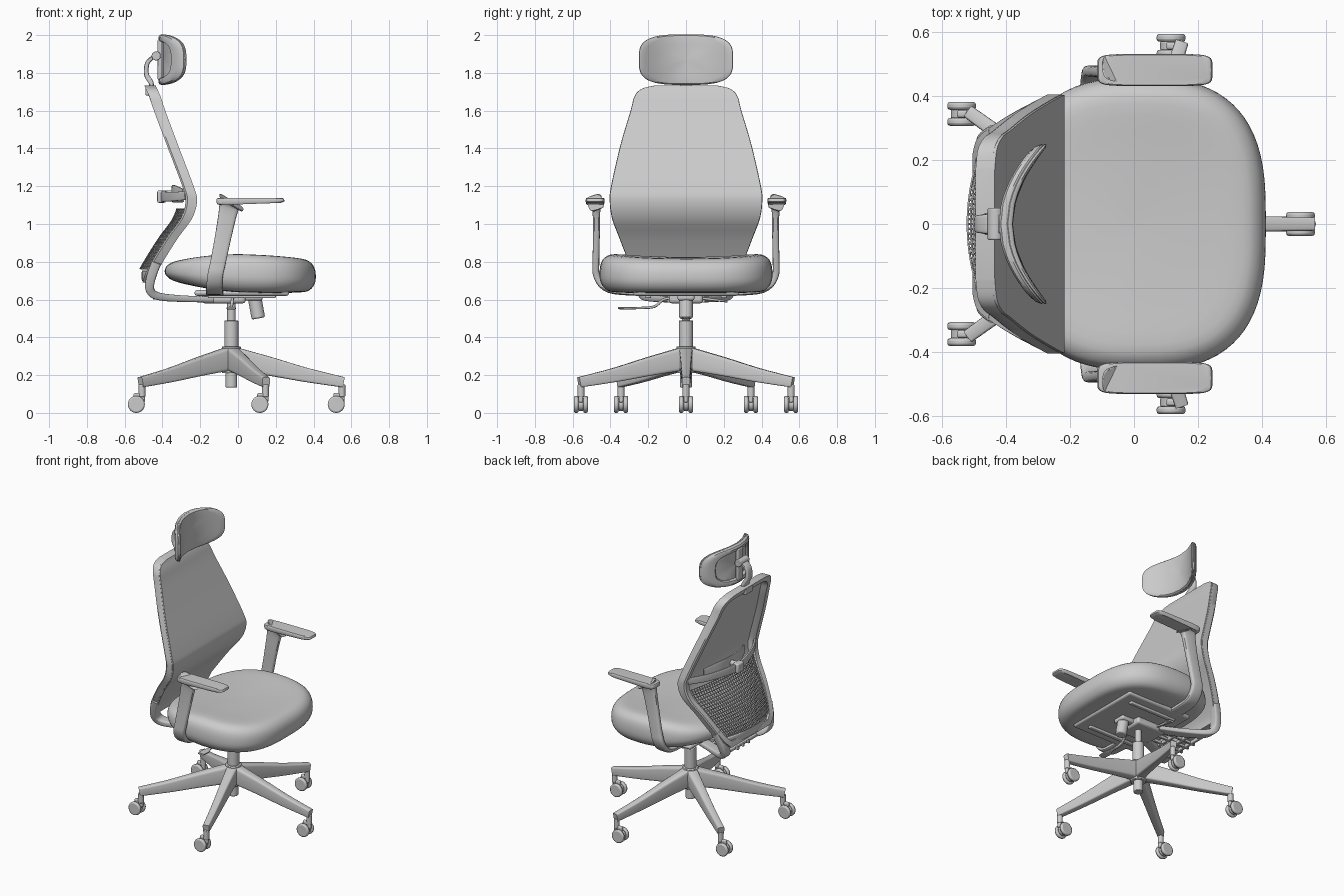
import bpy, math
from mathutils import Vector, Matrix

if "Cube" in bpy.data.objects:
    bpy.data.objects.remove(bpy.data.objects["Cube"])

def finish(ob, angle=35):
    bpy.ops.object.select_all(action='DESELECT')
    ob.select_set(True)
    bpy.context.view_layer.objects.active = ob
    bpy.ops.object.shade_smooth_by_angle(angle=math.radians(angle))
    return ob

def mesh(name, verts, faces):
    me = bpy.data.meshes.new(name)
    me.from_pydata([tuple(v) for v in verts], [], faces)
    ob = bpy.data.objects.new(name, me)
    bpy.context.collection.objects.link(ob)
    bpy.context.view_layer.objects.active = ob
    ob.select_set(True)
    bpy.ops.object.mode_set(mode='EDIT')
    bpy.ops.mesh.select_all(action='SELECT')
    bpy.ops.mesh.normals_make_consistent(inside=False)
    bpy.ops.object.mode_set(mode='OBJECT')
    return finish(ob)

def loft(name, rings, wrap=False):
    n, m = len(rings[0]), len(rings)
    faces = [(i*n+j, i*n+(j+1) % n, (i+1) % m*n+(j+1) % n, (i+1) % m*n+j)
             for i in range(m if wrap else m-1) for j in range(n)]
    if not wrap:
        faces += [tuple(range(n)), tuple(range((m-1)*n, m*n))]
    return mesh(name, [p for r in rings for p in r], faces)

def smooth(pts, k=5):
    """Catmull-Rom resampling of tuples of any length."""
    out = []
    for i in range(len(pts)-1):
        a, b, c, d = (pts[max(i-1, 0)], pts[i], pts[i+1], pts[min(i+2, len(pts)-1)])
        for s in range(k):
            t = s/k
            out.append(tuple(.5*(2*q+(r-p)*t+(2*p-5*q+4*r-w)*t*t+(3*q-p-3*r+w)*t**3)
                             for p, q, r, w in zip(a, b, c, d)))
    return out+[tuple(pts[-1])]

def oval(n, e):
    """Unit superellipse."""
    f = lambda v: math.copysign(abs(v)**(2/e), v)
    return [(f(math.cos(2*math.pi*i/n)), f(math.sin(2*math.pi*i/n))) for i in range(n)]

def sweep(name, pts, side, e=5, k=5):
    """Sweep a rounded rectangle; pts are (x, y, z, width along side, thickness)."""
    p = smooth(pts, k)
    pos = [Vector(q[:3]) for q in p]
    rings = []
    for i, q in enumerate(p):
        t = (pos[min(i+1, len(p)-1)]-pos[max(i-1, 0)]).normalized()
        a = Vector(side)
        a = (a-t*a.dot(t)).normalized()
        b = t.cross(a)
        rings.append([pos[i]+a*u*q[3]/2+b*v*q[4]/2 for u, v in oval(20, e)])
    return loft(name, rings)

def box(name, c, s, bev=.008):
    bpy.ops.mesh.primitive_cube_add(size=1, location=c)
    ob = bpy.context.object
    ob.name = name
    ob.scale = s
    bpy.ops.object.transform_apply(location=False, rotation=False)
    m = ob.modifiers.new('bevel', 'BEVEL')
    m.width, m.segments = bev, 3
    return finish(ob)

def rod(name, a, b, r, bev=.004):
    a, b = Vector(a), Vector(b)
    bpy.ops.mesh.primitive_cylinder_add(vertices=32, radius=r, depth=(b-a).length, location=(a+b)/2)
    ob = bpy.context.object
    ob.name = name
    ob.rotation_euler = (b-a).to_track_quat('Z', 'Y').to_euler()
    m = ob.modifiers.new('bevel', 'BEVEL')
    m.width, m.segments, m.limit_method = bev, 2, 'ANGLE'
    return finish(ob)

HX = -.035  # column axis

# Five-star base with twin-wheel casters
for i in range(5):
    a = math.radians(72*i)
    c, s = math.cos(a), math.sin(a)
    P = lambda r, z, w, h: (HX+r*c, r*s, z, w, h)
    sweep('base_leg', [P(.0, .29, .075, .125), P(.2, .247, .06, .10), P(.4, .2, .05, .075),
                       P(.595, .162, .042, .055)], (-s, c, 0), 6)
    x, y = HX+.585*c, .585*s
    rod('caster_stem', (x, y, .085), (x, y, .15), .018)
    wx = x-.03
    box('caster_neck', (wx+.015, y, .08), (.06, .024, .05))
    rod('caster_core', (wx, y-.014, .045), (wx, y+.014, .045), .034)
    for d in (-1, 1):
        rod('caster_wheel', (wx, y+d*.013, .045), (wx, y+d*.037, .045), .045, .008)
rod('base_hub', (HX, 0, .21), (HX, 0, .352), .05)
rod('column_foot', (HX, 0, .135), (HX, 0, .3), .031)
rod('column_sleeve', (HX, 0, .34), (HX, 0, .49), .037)
rod('gas_piston', (HX, 0, .48), (HX, 0, .62), .022)

# Seat cushion: stacked superellipse rings, thinner at the back
prof = smooth([(.03, .638), (.5, .638), (.8, .64), (.92, .652), (.985, .69), (1, .735), (.985, .78),
               (.93, .815), (.82, .832), (.5, .828), (.03, .824)], 3)
rings = []
for sc, z in prof:
    r = []
    for u, v in oval(72, 3):
        x, y = u*sc*.4, v*sc*.458
        y *= 1-.10*max(0, -u*sc)**2-.05*max(0, u*sc)**2
        k = 1-.55*max(0, -x/.4)**1.6-.12*max(0, x/.4)**2
        zz = .742-.03*x+(z-.742)*k
        if z > .742:
            zz += .012*(y/.45)**2*min(1, (z-.742)/.05)
        r.append((x+.012, y, zz))
    rings.append(r)
loft('seat_cushion', rings)

# Seat pan, tilt mechanism, tension knob and lever
box('seat_pan', (.02, 0, .635), (.5, .56, .03), .014)
box('tilt_housing', (-.075, 0, .61), (.23, .18, .06), .015)
box('tilt_nose', (.07, 0, .615), (.12, .09, .04), .012)
rod('tension_shaft', (.08, 0, .64), (.1, 0, .56), .018)
rod('tension_knob', (.088, 0, .61), (.108, 0, .5), .036, .008)
for y in (-.2, .2):
    box('pan_rail', (.02, y, .617), (.36, .03, .02), .006)
sweep('height_lever', [(-.03, -.06, .61, .016, .014), (-.03, -.12, .6, .016, .014), (-.035, -.17, .562, .018, .014),
                       (-.035, -.26, .555, .02, .012), (-.035, -.3, .554, .05, .014), (-.035, -.36, .555, .045, .012)], (1, 0, 0), 3)
sweep('tilt_lever', [(-.12, .06, .61, .016, .014), (-.12, .14, .6, .016, .014), (-.12, .22, .59, .04, .012)], (1, 0, 0), 3)

# Armrests
for d, nm in ((-1, 'right'), (1, 'left')):
    sweep(nm+'_arm_post', [(x, d*y, z, w, t) for x, y, z, w, t in (
        (-.035, .48, 1.115, .15, .085), (-.048, .475, 1.085, .105, .045), (-.075, .474, .95, .088, .036),
        (-.105, .477, .8, .082, .036), (-.12, .474, .73, .082, .036), (-.125, .44, .672, .085, .034),
        (-.125, .37, .642, .09, .03), (-.12, .18, .63, .1, .025))], (1, 0, 0), 4)
    rings = [[(.065+u*.18*k, d*.481+v*.05*k, z+.006*u*(z < 1.12)) for u, v in oval(48, 6)]
             for k, z in ((.9, 1.106), (.98, 1.112), (1, 1.12), (1, 1.128), (.98, 1.135), (.93, 1.138))]
    loft(nm+'_arm_pad', rings)

# Backrest: rows of (front x, half width, z)
rows = smooth([(-.435, .17, 1.732), (-.428, .235, 1.715), (-.41, .272, 1.675), (-.385, .292, 1.6),
               (-.318, .345, 1.42), (-.235, .395, 1.2), (-.217, .402, 1.12), (-.243, .39, 1.03),
               (-.315, .353, .93), (-.385, .31, .82), (-.43, .27, .74), (-.445, .22, .69)], 5)

def back(z):
    """Front x and half width of the backrest at height z."""
    for p, q in zip(rows, rows[1:]):
        if q[2] <= z <= p[2]:
            t = (z-p[2])/(q[2]-p[2])
            return p[0]+(q[0]-p[0])*t, p[1]+(q[1]-p[1])*t
    return rows[-1][:2]

loft('backrest_fabric', [[(x, -w, z), (x, w, z), (x-.014, w, z), (x-.014, -w, z)] for x, w, z in rows])
loop = [(w, z) for x, w, z in rows]+[(-w, z) for x, w, z in reversed(rows)]
rings = []
for y, z in loop:
    yi, zi = y*.88, 1.2+(z-1.2)*.93
    x, xi = back(z)[0], back(zi)[0]
    rings.append([(x-.008, y*1.005, z), (x-.05, y*1.005, z), (x-.06, y*.985, z),
                  (xi-.06, yi*1.02, zi), (xi-.05, yi, zi), (xi-.008, yi, zi)])
loft('backrest_frame', rings, wrap=True)

# Lumbar mesh, bulging rearward
NU, NV = 34, 18
vs = []
for j in range(NV+1):
    z = .76+.32*j/NV
    x, w = back(z)
    for i in range(NU+1):
        u = 2*i/NU-1
        vs.append((x-.05-.05*(1-u*u), u*w*.9, z))
fs = [(j*(NU+1)+i, j*(NU+1)+i+1, (j+1)*(NU+1)+i+1, (j+1)*(NU+1)+i) for j in range(NV) for i in range(NU)]
ob = mesh('lumbar_mesh', vs, fs)
ob.modifiers.new('wire', 'WIREFRAME').thickness = .007

# Lumbar band, its adjuster, and the lower crossbar
sweep('lumbar_band', [(-.275, -.37, 1.15, .045, .016), (-.35, -.22, 1.145, .05, .016), (-.4, 0, 1.145, .055, .02),
                      (-.35, .22, 1.145, .05, .016), (-.275, .37, 1.15, .045, .016)], (0, 0, 1))
sweep('lumbar_pad', [(-.29, -.22, 1.15, .07, .012), (-.335, -.1, 1.16, .09, .014), (-.345, 0, 1.16, .09, .014),
                     (-.335, .1, 1.16, .09, .014), (-.29, .22, 1.15, .07, .012)], (0, 0, 1))
box('lumbar_adjuster', (-.405, 0, 1.145), (.045, .07, .065))
rod('lumbar_pin', (-.41, 0, 1.16), (-.34, 0, 1.16), .018)
sweep('lower_crossbar', [(-.455, -.24, .725, .05, .03), (-.485, -.12, .725, .055, .03), (-.495, 0, .725, .06, .03),
                         (-.485, .12, .725, .055, .03), (-.455, .24, .725, .05, .03)], (0, 0, 1))

# Lower frame arms and ribs running under the seat
for d in (-1, 1):
    sweep('back_support_arm', [(x, d*y, z, w, t) for x, y, z, w, t in (
        (-.43, .285, .8, .05, .05), (-.462, .255, .71, .06, .05), (-.465, .23, .65, .065, .045),
        (-.42, .2, .617, .07, .04), (-.3, .14, .605, .07, .035), (-.14, .07, .6, .07, .03))], (0, 1, 0))
for x, w in ((-.42, .36), (-.35, .3), (-.28, .24)):
    box('support_rib', (x, 0, .61), (.022, w, .022), .005)
for y in (-.06, 0, .06):
    box('support_spar', (-.33, y, .61), (.24, .016, .02), .004)

# Headrest: curved pad, rear rim and stem
def head(k, d):
    r = []
    for u, v in oval(64, 3.4):
        y = u*k*.25
        r.append((-.378+.115*(y/.25)**2-d, y, 1.87+v*k*.13+.004*(1-u*u)*v))
    return r

loft('headrest_pad', [head(k, d) for k, d in ((.03, 0), (.3, 0), (.6, 0), (.85, 0), (.95, .002), (.99, .008),
                                             (1, .016), (.97, .022), (.6, .02), (.03, .02))])
loft('headrest_rim', [head(k, d) for k, d in ((.98, .015), (1, .025), (.97, .038), (.88, .044), (.74, .04),
                                             (.7, .03), (.71, .015))], wrap=True)
box('headrest_bridge', (-.413, 0, 1.87), (.024, .06, .22))
rod('headrest_pivot', (-.433, -.05, 1.89), (-.433, .05, 1.89), .024)
sweep('headrest_stem', [(-.468, 0, 1.68, .07, .022), (-.458, 0, 1.74, .065, .026), (-.484, 0, 1.79, .055, .026),
                        (-.482, 0, 1.845, .055, .024), (-.46, 0, 1.875, .06, .022), (-.43, 0, 1.89, .06, .022)], (0, 1, 0))
box('stem_mount', (-.468, 0, 1.705), (.045, .085, .05))
